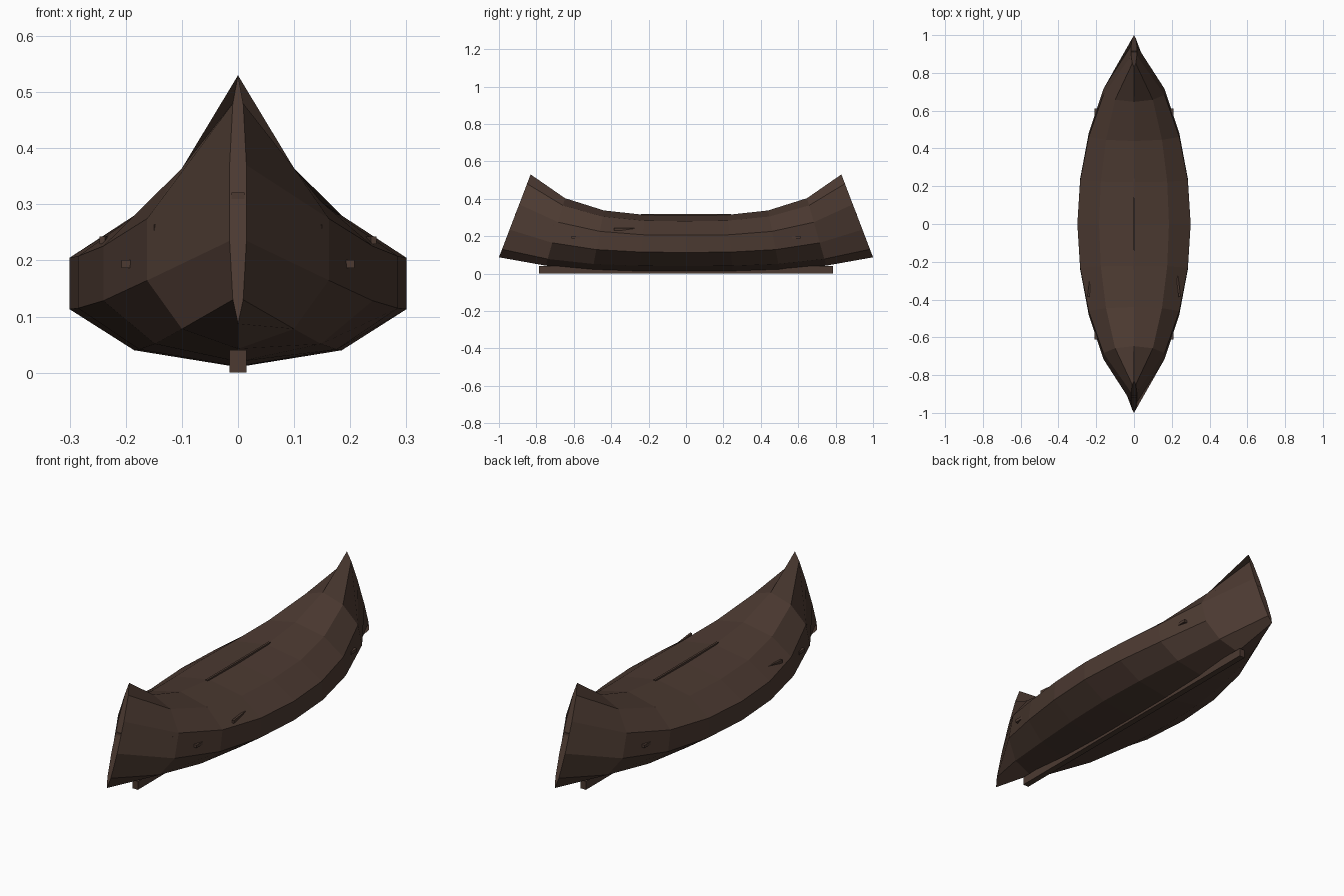
import bpy, bmesh
from mathutils import Vector

if "Cube" in bpy.data.objects:
    bpy.data.objects.remove(bpy.data.objects["Cube"])


def material(name, rgb):
    m = bpy.data.materials.new(name)
    m.diffuse_color = (*rgb, 1)
    m.use_nodes = True
    m.node_tree.nodes["Principled BSDF"].inputs["Base Color"].default_value = m.diffuse_color
    return m


wood = material("dark brown wood", (0.072, 0.042, 0.031))

# Half cross-section at midship: x, z, and how far z rises at the ends
PROFILE = [(0, 0.01, 0.077), (0.185, 0.04, 0.09), (0.30, 0.113, 0.122),
           (0.30, 0.205, 0.165), (0.185, 0.28, 0.20), (0, 0.31, 0.22)]
# Stations along the length: t, beam scale
STATIONS = [(-1, 0.05), (-0.75, 0.54), (-0.5, 0.8), (-0.25, 0.95), (0, 1),
            (0.25, 0.95), (0.5, 0.8), (0.75, 0.54), (1, 0.05)]


def section(t, s):
    """Closed ring of hull points, raked inward toward the top."""
    rise = abs(t) ** 3
    zk = PROFILE[0][1] + PROFILE[0][2] * rise
    half = []
    for x, z, r in PROFILE:
        zz = z + r * rise
        half.append(Vector((x * s, t * (1 - 0.382 * (zz - zk)), zz)))
    mirrored = [Vector((-p.x, p.y, p.z)) for p in half[-2:0:-1]]
    return half + mirrored


# Hull: lofted faceted body, closed at the stems
bm = bmesh.new()
rings = [[bm.verts.new(p) for p in section(t, s)] for t, s in STATIONS]
for a, b in zip(rings, rings[1:]):
    n = len(a)
    for i in range(n):
        j = (i + 1) % n
        bm.faces.new((a[i], a[j], b[j], b[i]))
bm.faces.new(rings[0])
bm.faces.new(rings[-1])
bmesh.ops.recalc_face_normals(bm, faces=bm.faces)
mesh = bpy.data.meshes.new("hull")
bm.to_mesh(mesh)
bm.free()
mesh.materials.append(wood)
bpy.context.collection.objects.link(bpy.data.objects.new("hull", mesh))


def box(name, loc, size, rot=(0, 0, 0)):
    bpy.ops.mesh.primitive_cube_add(size=1, location=loc, rotation=rot)
    o = bpy.context.object
    o.name = name
    o.scale = size
    o.data.materials.append(wood)
    return o


# Keel and top spine
box("keel", (0, 0, 0.02), (0.03, 1.57, 0.04))
box("spine", (0, 0, 0.308), (0.01, 0.48, 0.022))

for sy in (-1, 1):
    # Small nub on each stem
    box("stem_nub", (0, sy * 0.909, 0.315), (0.024, 0.012, 0.012))
    for sx in (-1, 1):
        # Side pegs
        box("side_peg", (sx * 0.198, sy * 0.59, 0.194), (0.02, 0.045, 0.014))

for sx in (-1, 1):
    # Bow fittings, front end only
    box("bow_nub", (sx * 0.144, -0.70, 0.255), (0.011, 0.02, 0.018))
    box("bow_rod", (sx * 0.235, -0.33, 0.236), (0.01, 0.11, 0.014), (0, 0, sx * 0.12))
